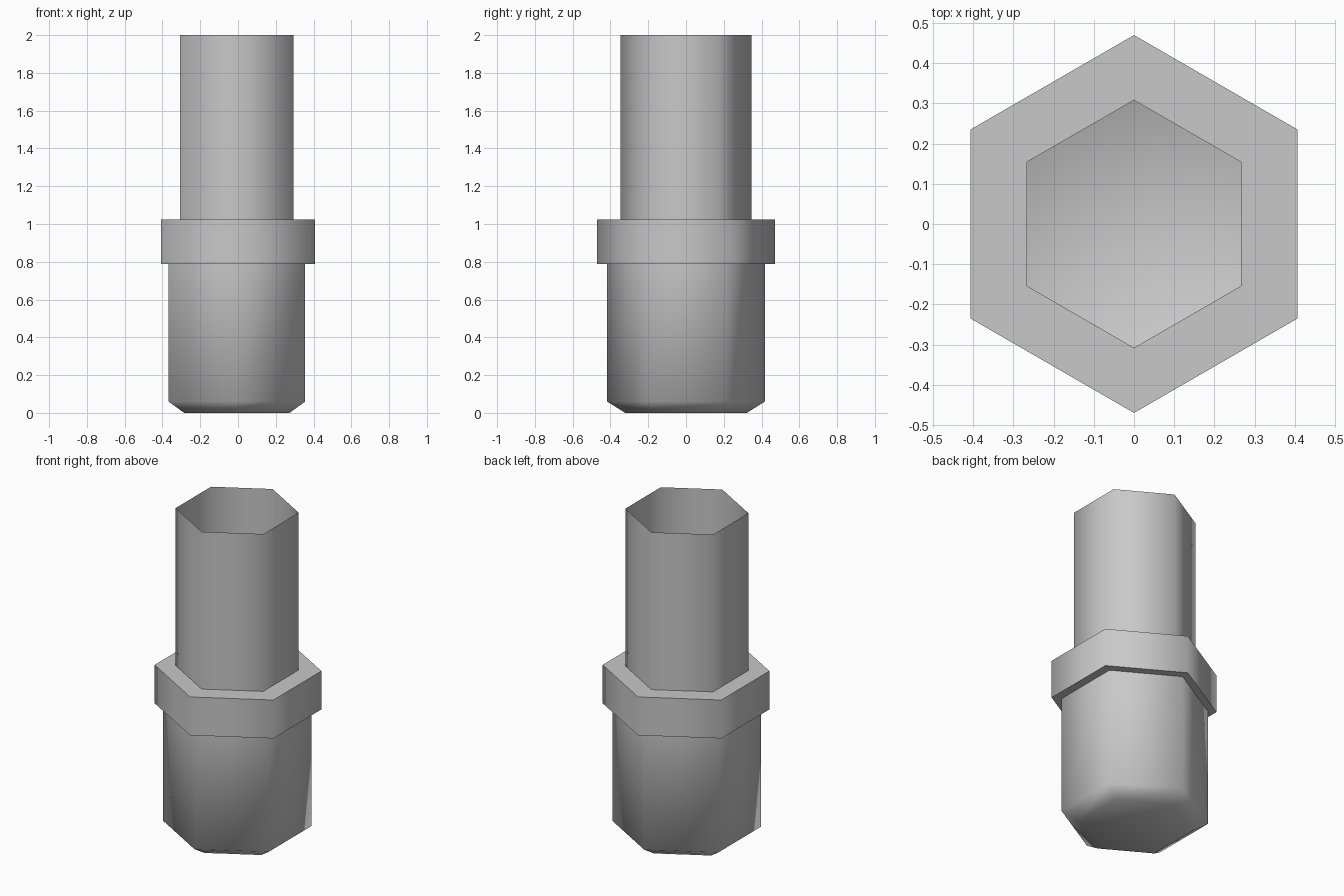
import bpy
import bmesh
import math

default = bpy.data.objects.get("Cube")
if default:
    bpy.data.objects.remove(default, do_unlink=True)

SIDES = 6
OFFSET = -0.006  # tube and socket sit slightly off the collar axis

metal = bpy.data.materials.new("plain grey")
metal.use_nodes = True
grey = (0.58, 0.58, 0.58, 1)
metal.diffuse_color = grey
metal.node_tree.nodes["Principled BSDF"].inputs["Base Color"].default_value = grey


def hex_shell(name, profile, x=0.0, floor=False, closed=False):
    """Skin hexagonal rings given as (radius, z); a corner points to the front."""
    bm = bmesh.new()
    rings = []
    for radius, z in profile:
        angles = [math.pi / 2 + math.tau * i / SIDES for i in range(SIDES)]
        rings.append([bm.verts.new((x + radius * math.cos(a), radius * math.sin(a), z))
                      for a in angles])
    pairs = list(zip(rings, rings[1:]))
    if closed:
        pairs.append((rings[-1], rings[0]))
    for low, high in pairs:
        for i in range(SIDES):
            j = (i + 1) % SIDES
            bm.faces.new((low[i], low[j], high[j], high[i]))
    if floor:
        bm.faces.new(rings[0][::-1])
    mesh = bpy.data.meshes.new(name)
    bm.to_mesh(mesh)
    bm.free()
    mesh.materials.append(metal)
    obj = bpy.data.objects.new(name, mesh)
    bpy.context.collection.objects.link(obj)
    # Soft sides and chamfer, crisp right-angled rims
    bpy.ops.object.select_all(action="DESELECT")
    obj.select_set(True)
    bpy.context.view_layer.objects.active = obj
    bpy.ops.object.shade_smooth_by_angle(angle=math.radians(75))
    return obj


# Hollow lower body with a chamfered closed base
hex_shell("lower_body", [(0.322, 0), (0.418, 0.06), (0.418, 0.79)], OFFSET, floor=True)

# Collar ring whose bore is a little narrower than the tube
hex_shell("collar", [(0.308, 0.787), (0.47, 0.787), (0.47, 1.025), (0.308, 1.025)],
          closed=True)

# Thin open tube
hex_shell("upper_tube", [(0.347, 1.02), (0.347, 2)], OFFSET)
